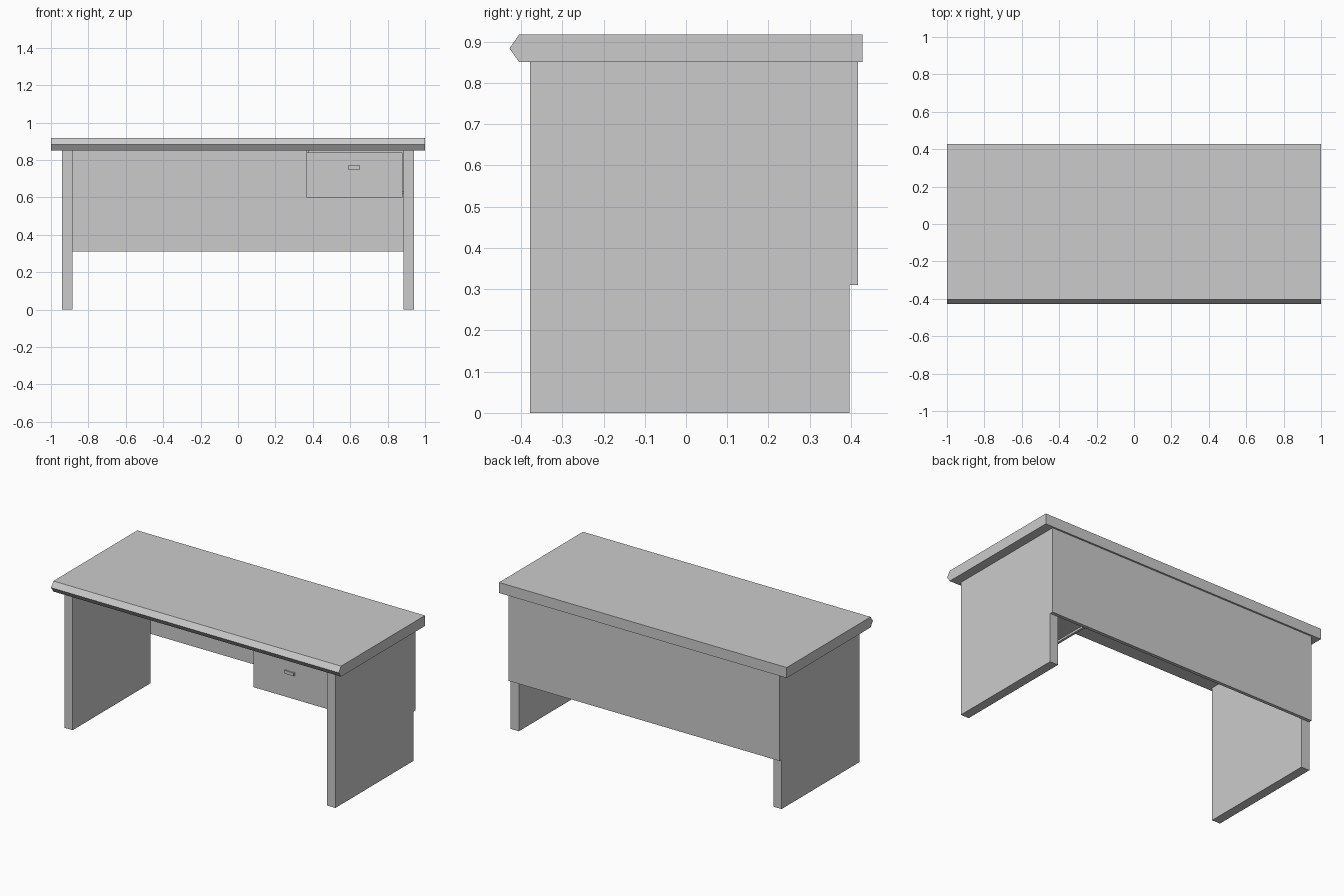
import bpy, bmesh

if "Cube" in bpy.data.objects:
    bpy.data.objects.remove(bpy.data.objects["Cube"])


def prism(name, profile, x0, x1):
    """Extrude a closed (y, z) profile from x0 to x1."""
    bm = bmesh.new()
    face = bm.faces.new([bm.verts.new((x0, y, z)) for y, z in profile])
    ext = bmesh.ops.extrude_face_region(bm, geom=[face])
    moved = [v for v in ext["geom"] if isinstance(v, bmesh.types.BMVert)]
    bmesh.ops.translate(bm, verts=moved, vec=(x1 - x0, 0, 0))
    bmesh.ops.recalc_face_normals(bm, faces=bm.faces)
    mesh = bpy.data.meshes.new(name)
    bm.to_mesh(mesh)
    bm.free()
    obj = bpy.data.objects.new(name, mesh)
    bpy.context.collection.objects.link(obj)
    return obj


def box(name, x, y, z):
    """Axis-aligned box from (min, max) ranges."""
    return prism(name, [(y[0], z[0]), (y[1], z[0]), (y[1], z[1]), (y[0], z[1])], *x)


# Desk top with pointed front edge
prism("desk_top", [(-0.428, 0.884), (-0.405, 0.851), (0.428, 0.851),
                   (0.428, 0.917), (-0.405, 0.917)], -1, 1)

# Side panel legs, mirrored across the centre
leg = box("side_legs", (0.885, 0.942), (-0.378, 0.396), (0, 0.851))
leg.modifiers.new("mirror", 'MIRROR')

# Modesty panel across the back of the legs
box("back_panel", (-0.942, 0.942), (0.396, 0.417), (0.31, 0.851))

# Partition that carries the drawer, and the runner on the leg
box("drawer_partition", (0.365, 0.38), (-0.345, 0.396), (0.60, 0.851))
box("drawer_runner", (0.877, 0.885), (-0.345, 0.38), (0.62, 0.635))

# Drawer: front plus open tray
box("drawer_front", (0.365, 0.88), (-0.366, -0.345), (0.60, 0.84))
box("drawer_bottom", (0.382, 0.877), (-0.345, 0.38), (0.61, 0.622))
box("drawer_back", (0.394, 0.865), (0.368, 0.38), (0.622, 0.82))
for side, x in (("left", 0.382), ("right", 0.865)):
    box(f"drawer_side_{side}", (x, x + 0.012), (-0.345, 0.38), (0.622, 0.82))

# Small bar handle on two posts
box("handle_bar", (0.588, 0.652), (-0.378, -0.372), (0.75, 0.77))
for side, x in (("left", 0.588), ("right", 0.644)):
    box(f"handle_post_{side}", (x, x + 0.008), (-0.372, -0.366), (0.75, 0.77))
